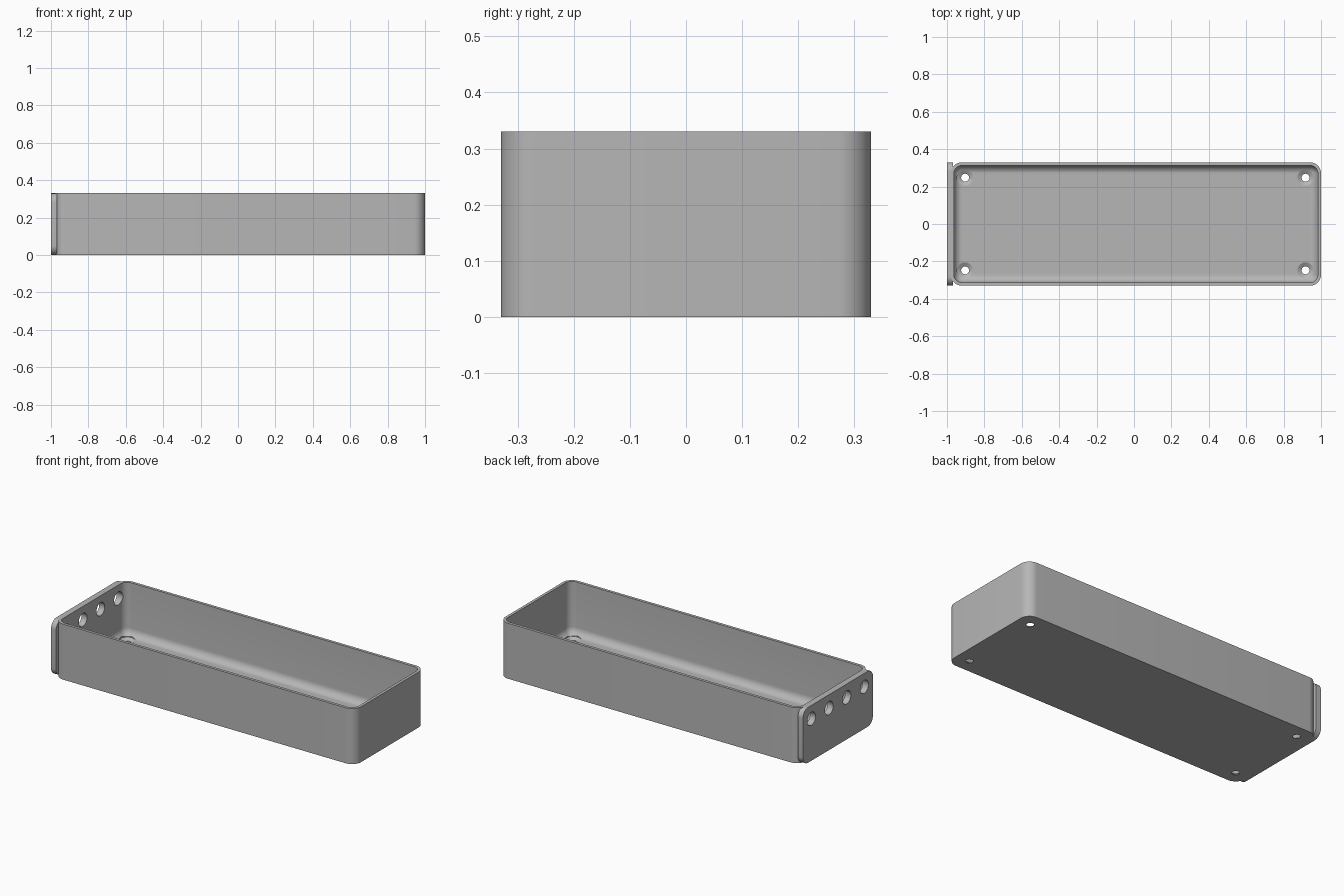
import bpy, bmesh
from math import sin, cos, pi, radians
from mathutils import Matrix, Vector

cube = bpy.data.objects.get("Cube")
if cube:
    bpy.data.objects.remove(cube, do_unlink=True)

grey = bpy.data.materials.new("plain grey")
grey.use_nodes = True
grey.diffuse_color = (0.47, 0.47, 0.47, 1)
grey.node_tree.nodes["Principled BSDF"].inputs["Base Color"].default_value = grey.diffuse_color

HALF_W, HEIGHT = 0.33, 0.33
WALL, FLOOR, FILLET, CORNER = 0.017, 0.017, 0.045, 0.06
X_MIN, X_MAX = -0.98, 1.0          # tray ends
PLATE_IN = -0.967                  # inner face of end plate


def rounded_rect(cx, cy, hx, hy, r, steps=10):
    """Outline of a rounded rectangle, anticlockwise."""
    pts = []
    for q, (sx, sy) in enumerate([(1, 1), (-1, 1), (-1, -1), (1, -1)]):
        for i in range(steps + 1):
            a = (q + i / steps) * pi / 2
            pts.append((cx + sx * (hx - r) + r * cos(a),
                        cy + sy * (hy - r) + r * sin(a)))
    return pts


def loft(name, rings, matrix=Matrix()):
    """Join equal outlines (points, height) into a closed solid."""
    bm = bmesh.new()
    loops = [[bm.verts.new(matrix @ Vector((x, y, z))) for x, y in pts] for pts, z in rings]
    for a, b in zip(loops, loops[1:]):
        for i in range(len(a)):
            j = (i + 1) % len(a)
            bm.faces.new((a[i], a[j], b[j], b[i]))
    bm.faces.new(loops[0][::-1])
    bm.faces.new(loops[-1])
    bmesh.ops.recalc_face_normals(bm, faces=bm.faces)
    mesh = bpy.data.meshes.new(name)
    bm.to_mesh(mesh)
    bm.free()
    mesh.materials.append(grey)
    obj = bpy.data.objects.new(name, mesh)
    bpy.context.collection.objects.link(obj)
    return obj


def turned(name, profile, matrix):
    """Round solid from (radius, height) pairs."""
    circle = [(cos(2 * pi * i / 32), sin(2 * pi * i / 32)) for i in range(32)]
    return loft(name, [([(r * x, r * y) for x, y in circle], z) for r, z in profile], matrix)


def cut(obj, cutters):
    bpy.context.view_layer.objects.active = obj
    for c in cutters:
        mod = obj.modifiers.new("hole", 'BOOLEAN')
        mod.operation, mod.solver, mod.object = 'DIFFERENCE', 'EXACT', c
        bpy.ops.object.modifier_apply(modifier=mod.name)


# Tray: outer wall, rim, inner wall, rounded floor edge
mid, half = (X_MIN + X_MAX) / 2, (X_MAX - X_MIN) / 2


def tray_ring(inset, z):
    return rounded_rect(mid, 0, half - inset, HALF_W - inset, max(CORNER - inset, 0.002)), z


rings = [tray_ring(0, 0), tray_ring(0, HEIGHT), tray_ring(WALL, HEIGHT)]
for i in range(9):
    a = i / 8 * pi / 2
    rings.append(tray_ring(WALL + FILLET * (1 - cos(a)) * 0.95, FLOOR + FILLET * (1 - sin(a))))
tray = loft("tray", rings)

# End plate, an upright slab with rounded corners
upright = Matrix(((0, 0, 1, 0), (1, 0, 0, 0), (0, 1, 0, 0), (0, 0, 0, 1)))
outline = rounded_rect(0, HEIGHT / 2, HALF_W, HEIGHT / 2, 0.05)
plate = loft("end_plate", [(outline, -1.0), (outline, PLATE_IN)], upright)

# Countersunk screw holes in the floor
screw_profile = [(0.021, -0.02), (0.021, 0.004), (0.043, FLOOR), (0.043, 0.06)]
screw_cutters = [turned("screw_hole_cutter", screw_profile, Matrix.Translation((x, y, 0)))
                 for x in (-0.903, 0.917) for y in (-0.248, 0.248)]

# Row of cable holes through the end
cable_cutters = [turned("cable_hole_cutter", [(0.039, -1.1), (0.039, -0.9)],
                        Matrix.Translation((0, y, 0.25)) @ upright)
                 for y in (-0.249, -0.083, 0.083, 0.249)]

cut(tray, screw_cutters + cable_cutters)
cut(plate, cable_cutters)
for c in screw_cutters + cable_cutters:
    bpy.data.objects.remove(c, do_unlink=True)

# Smooth rounded surfaces, sharp edges kept
bpy.ops.object.select_all(action='DESELECT')
for obj in (tray, plate):
    obj.select_set(True)
bpy.context.view_layer.objects.active = tray
bpy.ops.object.shade_smooth_by_angle(angle=radians(30))
